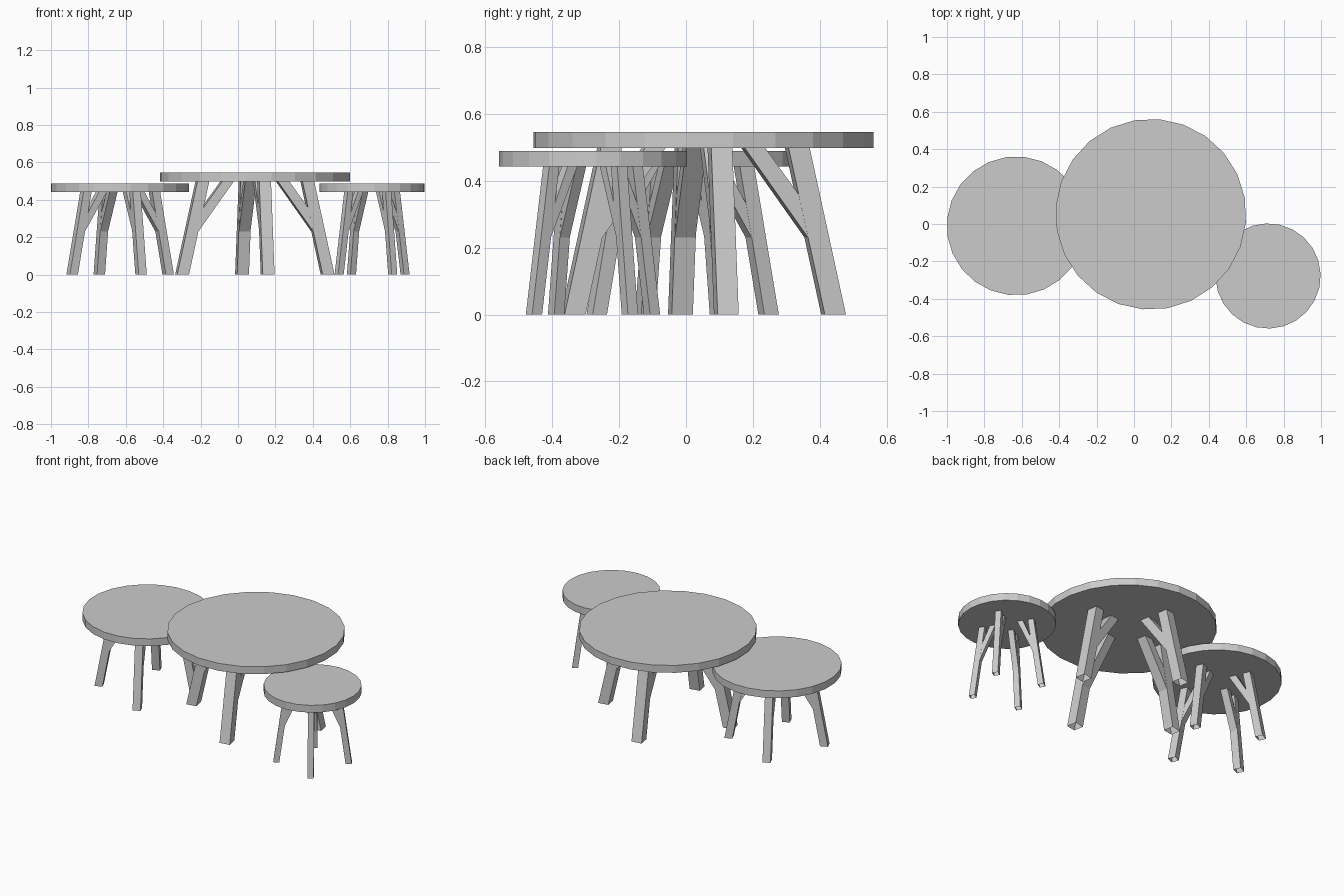
import bpy, bmesh
from math import radians, cos, sin

if "Cube" in bpy.data.objects:
    bpy.data.objects.remove(bpy.data.objects["Cube"])


def make_object(name, bm, place):
    bmesh.ops.recalc_face_normals(bm, faces=bm.faces)
    mesh = bpy.data.meshes.new(name)
    bm.to_mesh(mesh)
    bm.free()
    ob = bpy.data.objects.new(name, mesh)
    ob.location = place[0]
    ob.rotation_euler.z = place[1]
    bpy.context.collection.objects.link(ob)


def beam(name, profile, width, place):
    """Tube from a radial profile (bottom outer, bottom inner, top inner,
    top outer), given as (radius, z); both ends are left open."""
    bm = bmesh.new()
    rows = [[bm.verts.new((r, s * width / 2, z)) for r, z in profile] for s in (-1, 1)]
    a, b = rows
    bm.faces.new(a)
    bm.faces.new(b[::-1])
    for i, j in ((1, 2), (3, 0)):
        bm.faces.new((a[i], a[j], b[j], b[i]))
    make_object(name, bm, place)


def table(name, x, y, radius, top, thick, angle, foot):
    s = radius / 0.51
    under = top - thick
    w = 0.064 * s
    knee = 0.23
    head = foot - 0.11 * s

    # round top
    bm = bmesh.new()
    bmesh.ops.create_cone(bm, cap_ends=True, segments=24, radius1=radius,
                          radius2=radius, depth=thick)
    make_object(name + "_top", bm, ((x, y, top - thick / 2), radians(angle)))

    def inner(z):
        return foot - w / 2 + (head - foot) * z / under

    # four splayed legs, each with an inward brace
    for k in range(4):
        place = ((x, y, 0), radians(angle + 90 * k))
        h = w / 2
        beam(f"{name}_leg_{k + 1}", [(foot + h, 0), (foot - h, 0),
             (head - h, under), (head + h, under)], w, place)
        join = knee + 0.48 * (under - knee)
        beam(f"{name}_brace_{k + 1}", [(inner(join), join), (inner(knee), knee),
             (0.12 * s, under), (0.182 * s, under)], w * 0.97, place)


table("large_table", 0.09, 0.052, 0.51, 0.545, 0.047, 10, 0.395)
table("medium_table", -0.63, -0.01, 0.371, 0.488, 0.046, 23.5, 0.28)
table("small_table", 0.717, -0.278, 0.281, 0.488, 0.046, 32, 0.208)
